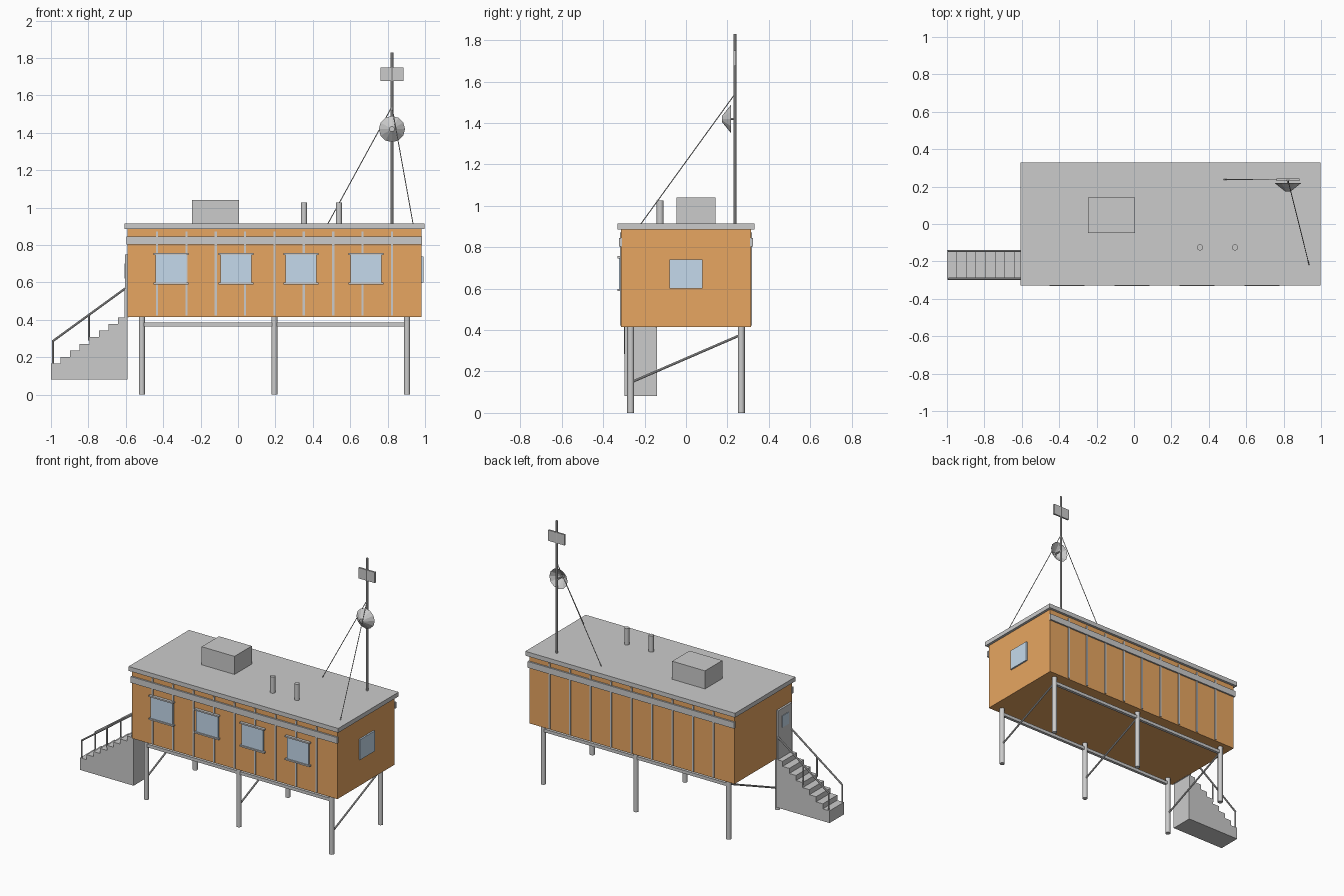
import bpy, bmesh
from math import radians
from mathutils import Vector

if "Cube" in bpy.data.objects:
    bpy.data.objects.remove(bpy.data.objects["Cube"])


def material(name, rgb):
    m = bpy.data.materials.new(name)
    m.diffuse_color = (*rgb, 1)
    m.use_nodes = True
    m.node_tree.nodes["Principled BSDF"].inputs["Base Color"].default_value = m.diffuse_color
    return m


ORANGE = material("orange_paint", (0.8, 0.38, 0.12))
GLASS = material("window_glass", (0.56, 0.7, 0.84))


def finish(name, bm, mat=None, smooth=False):
    bmesh.ops.recalc_face_normals(bm, faces=bm.faces[:])
    me = bpy.data.meshes.new(name)
    bm.to_mesh(me)
    bm.free()
    ob = bpy.data.objects.new(name, me)
    bpy.context.collection.objects.link(ob)
    if mat:
        me.materials.append(mat)
    if smooth:
        bpy.context.view_layer.objects.active = ob
        ob.select_set(True)
        bpy.ops.object.shade_smooth_by_angle(angle=radians(40))
        ob.select_set(False)
    return ob


def box(name, x, y, z, mat=None):
    """Box from (min, max) pairs."""
    bm = bmesh.new()
    bmesh.ops.create_cube(bm, size=1)
    for v in bm.verts:
        v.co = [(a + b) / 2 + c * (b - a) for (a, b), c in zip((x, y, z), v.co)]
    return finish(name, bm, mat)


def rod(name, a, b, r, sides=8):
    """Cylinder between two points."""
    a, b = Vector(a), Vector(b)
    bm = bmesh.new()
    bmesh.ops.create_cone(bm, cap_ends=True, segments=sides, radius1=r, radius2=r,
                          depth=(b - a).length)
    q = (b - a).to_track_quat('Z', 'Y')
    for v in bm.verts:
        v.co = q @ v.co + (a + b) / 2
    return finish(name, bm, smooth=sides > 8)


# Cabin and roof
X0, X1, Y = -0.59, 0.98, 0.313
box("cabin_body", (X0, X1), (-Y, Y), (0.415, 0.885), ORANGE)
box("roof_slab", (-0.606, 0.998), (-0.33, 0.33), (0.885, 0.915))

# Trim bands and wall battens on both long sides
for side, s in (("front", -1), ("back", 1)):
    def out(d):
        return tuple(sorted((s * (Y - 0.003), s * (Y + d))))
    box(f"{side}_trim_band", (-0.595, 0.985), out(0.011), (0.803, 0.846))
    for i in range(1, 10):
        x = X0 + i * (X1 - X0) / 10
        box(f"{side}_batten_{i}", (x - 0.006, x + 0.006), out(0.006), (0.422, 0.872))

# Front windows with upper and lower ledges
for i in range(4):
    x = -0.358 + i * 0.3473
    box(f"front_window_{i}", (x - 0.083, x + 0.083), (-0.324, -0.31), (0.597, 0.75), GLASS)
    for part, z in (("sill", 0.594), ("lintel", 0.752)):
        box(f"window_{part}_{i}", (x - 0.094, x + 0.094), (-0.332, -0.31), (z - 0.005, z + 0.005))

# End window and door
box("end_window", (0.975, 0.991), (-0.08, 0.08), (0.6, 0.74), GLASS)
box("door", (-0.604, -0.585), (-0.298, -0.145), (0.413, 0.75))
box("door_window", (-0.608, -0.6), (-0.255, -0.185), (0.62, 0.7), GLASS)

# Legs, cross braces and long beams
LEGS = (-0.514, 0.195, 0.904)
for i, x in enumerate(LEGS):
    for side, y in (("front", -0.267), ("back", 0.267)):
        rod(f"{side}_leg_{i}", (x, y, 0), (x, y, 0.418), 0.017, 10)
    rod(f"leg_brace_{i}", (x, -0.26, 0.15), (x, 0.26, 0.375), 0.006)
for side, y in (("front", -0.267), ("back", 0.267)):
    box(f"{side}_beam", (LEGS[0], LEGS[2]), (y - 0.01, y + 0.01), (0.364, 0.386))

# Solid stair block extruded from a stepped profile
N, RUN, RISE = 8, 0.0512, 0.0353
profile = [(-0.59, 0.082), (-1.0, 0.082)]
for i in range(N):
    z = 0.166 + i * RISE
    profile += [(-1 + i * RUN, z), (-1 + (i + 1) * RUN, z)]
bm = bmesh.new()
face = bm.faces.new([bm.verts.new((x, -0.298, z)) for x, z in profile])
ext = bmesh.ops.extrude_face_region(bm, geom=[face])
bmesh.ops.translate(bm, vec=(0, 0.158, 0),
                    verts=[g for g in ext["geom"] if isinstance(g, bmesh.types.BMVert)])
finish("stairs", bm)

# Handrails on both sides of the stairs
for side, y in (("front", -0.293), ("back", -0.145)):
    for i, (x, low, top) in enumerate(((-0.99, 0.16, 0.287), (-0.797, 0.29, 0.428), (-0.602, 0.41, 0.57))):
        rod(f"{side}_rail_post_{i}", (x, y, low), (x, y, top), 0.005)
    rod(f"{side}_handrail", (-0.992, y, 0.285), (-0.6, y, 0.57), 0.006)

# Roof unit and vent pipes
box("roof_unit", (-0.245, 0.006), (-0.047, 0.142), (0.91, 1.04))
for i, x in enumerate((0.353, 0.54)):
    rod(f"vent_pipe_{i}", (x, -0.125, 0.91), (x, -0.125, 1.027), 0.017, 10)

# Mast with sign panel and guy wires
MX, MY = 0.823, 0.236
rod("mast", (MX, MY, 0.91), (MX, MY, 1.83), 0.0075)
box("mast_panel", (MX - 0.062, MX + 0.062), (MY - 0.006, MY + 0.006), (1.676, 1.75))
for i, end in enumerate(((0.48, 0.238, 0.913), (0.936, -0.218, 0.913))):
    rod(f"guy_wire_{i}", (MX, MY, 1.54), end, 0.0025, 6)

# Open dish, narrow end toward the front
bm = bmesh.new()
bmesh.ops.create_cone(bm, cap_ends=True, segments=12, radius1=0.07, radius2=0.014, depth=0.045)
bm.faces.ensure_lookup_table()
rim = max(bm.faces, key=lambda f: f.calc_area())
bmesh.ops.delete(bm, geom=[rim], context='FACES_ONLY')
for v in bm.verts:
    x, y, z = v.co
    v.co = (MX + x, 0.196 - z, 1.42 + y)
finish("dish", bm)
rod("dish_mount", (MX, 0.178, 1.42), (MX, MY, 1.42), 0.005)
